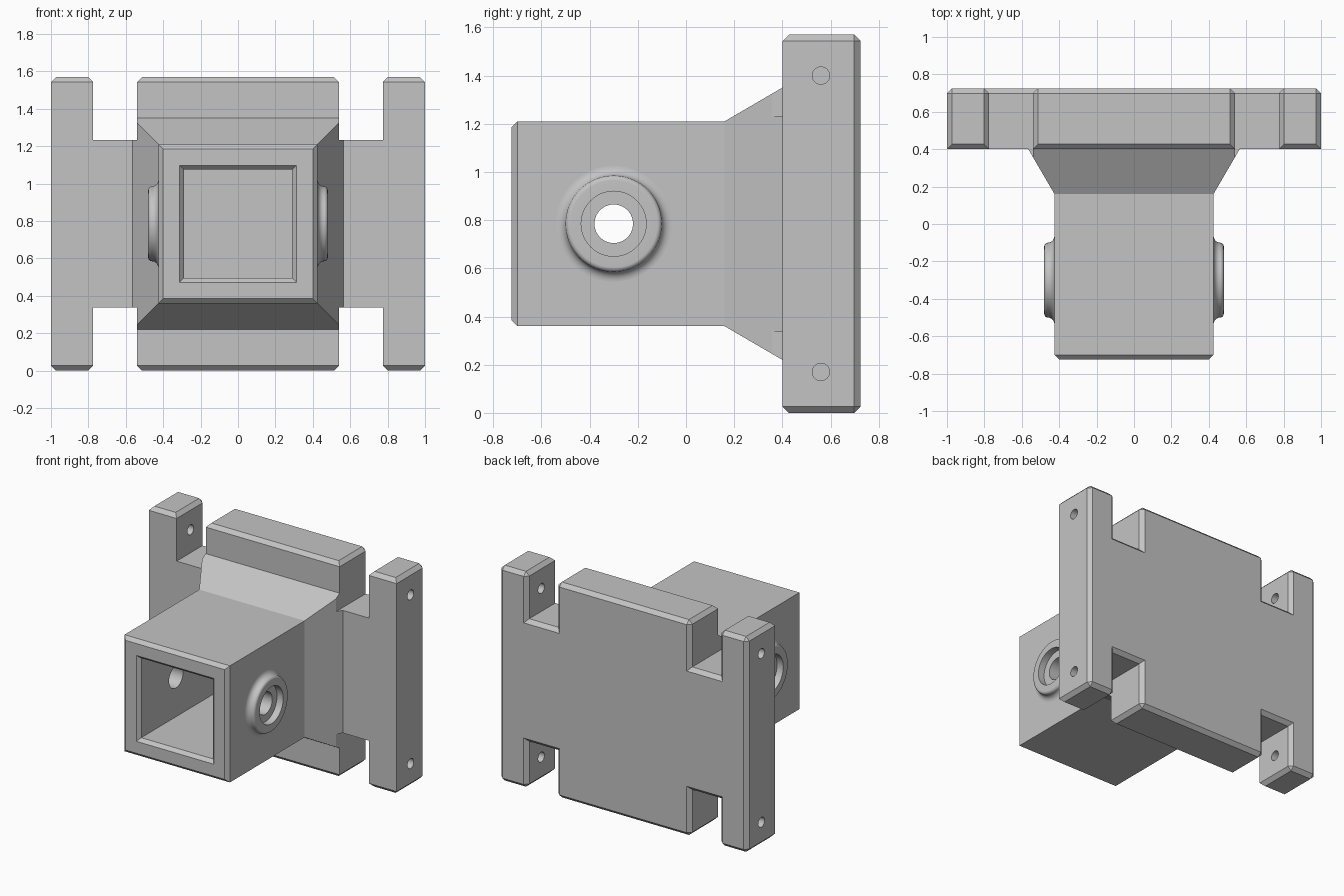
import bpy, bmesh, math
from mathutils import Matrix, Vector

old = bpy.data.objects.get("Cube")
if old:
    bpy.data.objects.remove(old, do_unlink=True)

MID = 0.785      # height of the tube axis, half of the plate height
NOTCH = 0.447    # half height left between the plate notches
CORE = 0.54      # half width of the plate core
POST = 0.775     # inner face of the side posts
FRONT, BACK = 0.40, 0.725
PIN_Y = -0.30

grey = bpy.data.materials.new("plain grey")
grey.use_nodes = True
grey.diffuse_color = (0.55, 0.55, 0.55, 1)
grey.node_tree.nodes["Principled BSDF"].inputs["Base Color"].default_value = (0.55, 0.55, 0.55, 1)


def make(name, bm):
    bmesh.ops.recalc_face_normals(bm, faces=bm.faces)
    mesh = bpy.data.meshes.new(name)
    bm.to_mesh(mesh)
    bm.free()
    ob = bpy.data.objects.new(name, mesh)
    bpy.context.collection.objects.link(ob)
    mesh.materials.append(grey)
    return ob


def add_box(bm, centre, size):
    m = Matrix.Translation(centre) @ Matrix.Diagonal((*size, 1))
    bmesh.ops.create_cube(bm, size=1, matrix=m)


def add_rod(bm, centre, radius, length, sides):
    m = Matrix.Translation(centre) @ Matrix.Rotation(math.pi / 2, 4, 'Y')
    bmesh.ops.create_cone(bm, cap_ends=True, segments=sides, radius1=radius,
                          radius2=radius, depth=length, matrix=m)


def cut(ob, bm):
    cutter = make("cutter", bm)
    cutter.hide_render = True
    mod = ob.modifiers.new("cut", 'BOOLEAN')
    mod.operation, mod.solver, mod.object = 'DIFFERENCE', 'EXACT', cutter
    bpy.context.view_layer.objects.active = ob
    bpy.ops.object.modifier_apply(modifier=mod.name)
    bpy.data.objects.remove(cutter, do_unlink=True)


def smooth(ob):
    bpy.ops.object.select_all(action='DESELECT')
    ob.select_set(True)
    bpy.context.view_layer.objects.active = ob
    bpy.ops.object.shade_smooth_by_angle(angle=math.radians(25))


# Mounting plate: H outline, extruded, chamfered at the back and on both ends
corner = [(1, MID), (POST, MID), (POST, NOTCH), (CORE, NOTCH), (CORE, MID)]
top = corner + [(-x, z) for x, z in reversed(corner)]
outline = top + [(x, -z) for x, z in reversed(top)]
bm = bmesh.new()
face = bm.faces.new([bm.verts.new((x, FRONT, MID + z)) for x, z in outline])
new = bmesh.ops.extrude_face_region(bm, geom=[face])["geom"]
bmesh.ops.translate(bm, vec=(0, BACK - FRONT, 0),
                    verts=[g for g in new if isinstance(g, bmesh.types.BMVert)])
if not any(f.normal.y < -0.9 and f.calc_center_median().y < FRONT + 0.01 for f in bm.faces):
    bmesh.ops.recalc_face_normals(bm, faces=bm.faces)
bmesh.ops.recalc_face_normals(bm, faces=bm.faces)
sharp = [e for e in bm.edges
         if all(v.co.y > BACK - 0.01 for v in e.verts)
         or all(v.co.z > 2 * MID - 0.01 for v in e.verts)
         or all(v.co.z < 0.01 for v in e.verts)]
bmesh.ops.bevel(bm, geom=sharp, offset=0.027, segments=1, affect='EDGES')
plate = make("mounting_plate", bm)

# Bolt holes through the side posts
holes = bmesh.new()
for side in (-1, 1):
    for z in (0.17, 1.40):
        add_rod(holes, (side * 0.8875, 0.56, z), 0.036, 0.3, 32)
cut(plate, holes)
smooth(plate)

# Square tube with flared base and open socket, lofted from square rings (y, half size)
rings = [(0.405, 0.565), (FRONT, 0.565), (0.16, 0.425), (-0.70, 0.425), (-0.725, 0.40),
         (-0.725, 0.313), (-0.70, 0.29), (0.395, 0.29)]
bm = bmesh.new()
loops = [[bm.verts.new((sx * h, y, MID + sz * h))
          for sx, sz in ((-1, -1), (1, -1), (1, 1), (-1, 1))] for y, h in rings]
for a, b in zip(loops, loops[1:]):
    for i in range(4):
        j = (i + 1) % 4
        bm.faces.new((a[i], a[j], b[j], b[i]))
bm.faces.new(loops[0])
bm.faces.new(loops[-1])
tube = make("socket_tube", bm)

# Plate notches continue through the flare corners, and the pin hole crosses the tube
notches = bmesh.new()
for sx in (-1, 1):
    for sz in (-1, 1):
        add_box(notches, (sx * (CORE + 0.1), FRONT, MID + sz * (NOTCH + 0.2)), (0.2, 0.3, 0.4))
cut(tube, notches)
pin = bmesh.new()
add_rod(pin, (0, PIN_Y, MID), 0.08, 1.4, 64)
cut(tube, pin)
smooth(tube)

# Round bosses around the pin hole: filleted foot, rounded rim, counterbore
quarter = [math.pi / 2 * i / 8 for i in range(9)]
profile = [(0.24 - 0.04 * math.sin(a), 0.46 - 0.035 * math.cos(a)) for a in quarter]
profile += [(0.18 + 0.02 * math.cos(a), 0.46 + 0.02 * math.sin(a)) for a in quarter[1:]]
profile += [(0.135, 0.48), (0.135, 0.43), (0.08, 0.43), (0.08, 0.41)]
for name, side in (("left_boss", 1), ("right_boss", -1)):
    bm = bmesh.new()
    verts = [bm.verts.new((side * x, PIN_Y + r, MID)) for r, x in profile]
    edges = [bm.edges.new(pair) for pair in zip(verts, verts[1:])]
    bmesh.ops.spin(bm, geom=verts + edges, cent=(0, PIN_Y, MID), axis=(1, 0, 0),
                   angle=2 * math.pi, steps=64)
    bmesh.ops.remove_doubles(bm, verts=bm.verts, dist=0.0005)
    bmesh.ops.recalc_face_normals(bm, faces=bm.faces)
    # Make the rim face outward
    rim = max(bm.faces, key=lambda f: side * f.calc_center_median().x)
    boss = make(name, bm)
    flat = max(boss.data.polygons, key=lambda p: side * p.center.x)
    if flat.normal.dot(Vector((side, 0, 0))) < 0:
        boss.data.flip_normals()
    smooth(boss)
